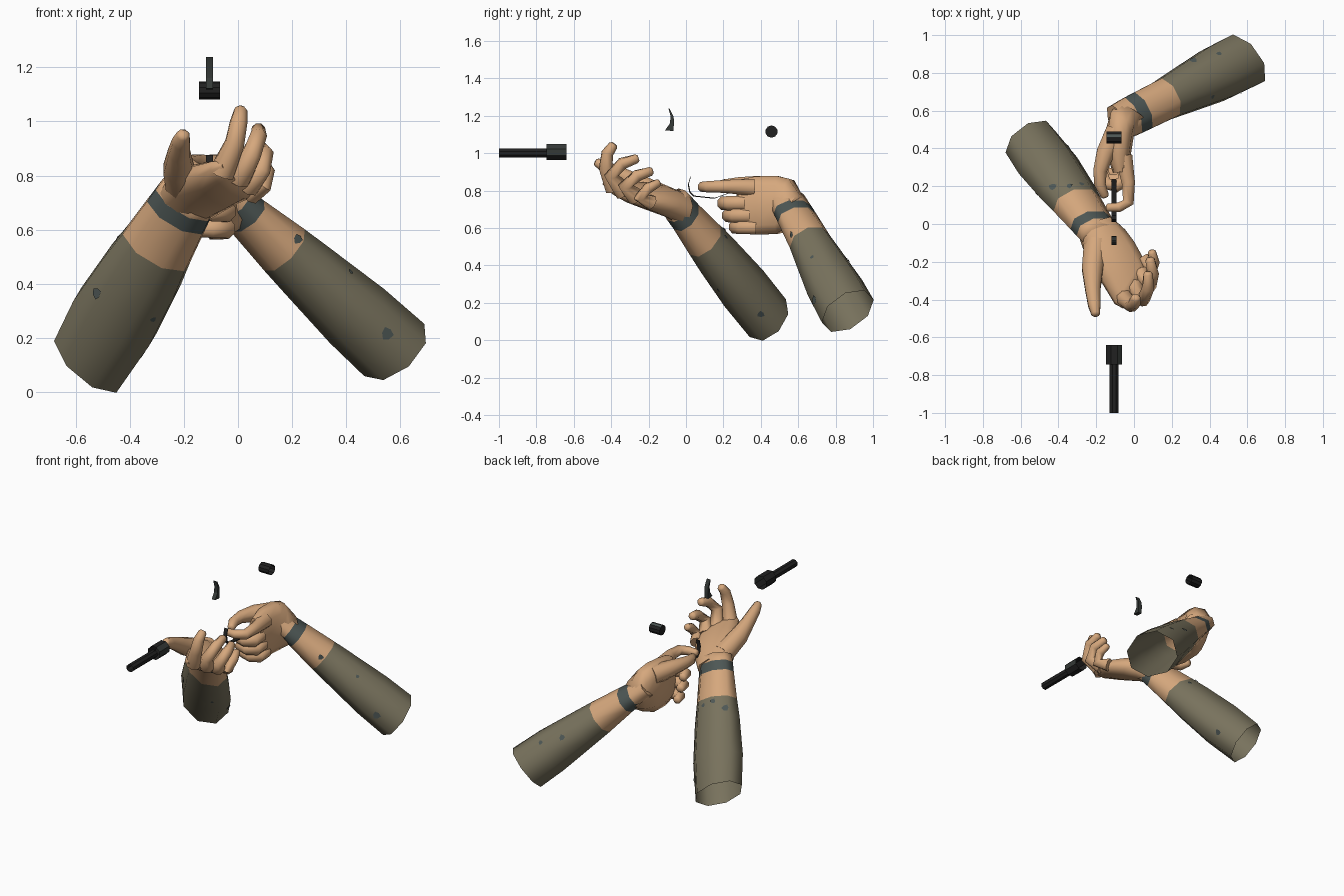
import bpy, bmesh, math
from mathutils import Vector as V
from mathutils.bvhtree import BVHTree

if "Cube" in bpy.data.objects:
    bpy.data.objects.remove(bpy.data.objects["Cube"])


def mat(name, r, g, b):
    m = bpy.data.materials.new(name)
    m.diffuse_color = (r, g, b, 1)
    m.use_nodes = True
    m.node_tree.nodes["Principled BSDF"].inputs["Base Color"].default_value = m.diffuse_color
    return m


SKIN = mat("skin", 0.67, 0.39, 0.205)
SLEEVE = mat("olive_sleeve", 0.19, 0.17, 0.11)
BAND = mat("slate_band", 0.075, 0.095, 0.09)
BLACK = mat("black_metal", 0.015, 0.015, 0.015)
GREY = mat("dark_grey_metal", 0.035, 0.041, 0.038)


def finish(bm, name, mats, angle=50):
    me = bpy.data.meshes.new(name)
    bmesh.ops.recalc_face_normals(bm, faces=bm.faces)
    bm.to_mesh(me)
    bm.free()
    for m in mats:
        me.materials.append(m)
    ob = bpy.data.objects.new(name, me)
    bpy.context.collection.objects.link(ob)
    bpy.ops.object.select_all(action='DESELECT')
    ob.select_set(True)
    bpy.context.view_layer.objects.active = ob
    bpy.ops.object.shade_smooth_by_angle(angle=math.radians(angle))
    return ob


def power(x, p):
    return math.copysign(abs(x) ** p, x)


def loft(name, rings, mats, seg=None, n=8, caps=(True, True), angle=50, square=1.0):
    """Skin rings given as (centre, half axis u, half axis v)."""
    bm = bmesh.new()
    loops = []
    for c, u, v in rings:
        loops.append([bm.verts.new(c + u * power(math.cos(a), square) + v * power(math.sin(a), square))
                      for a in (2 * math.pi * (k + 0.5) / n for k in range(n))])
    for i in range(len(loops) - 1):
        for k in range(n):
            j = (k + 1) % n
            f = bm.faces.new((loops[i][k], loops[i][j], loops[i + 1][j], loops[i + 1][k]))
            f.material_index = seg[i] if seg else 0
    if caps[0]:
        bm.faces.new(loops[0])
    if caps[1]:
        bm.faces.new(loops[-1])
    return finish(bm, name, mats, angle)


def finger(name, pts, radii, hinge):
    """Jointed finger with a rounded tip, bending about the hinge axis."""
    pts = [V(p) for p in pts]
    hinge = V(hinge)
    rings = []
    for i, p in enumerate(pts):
        t = (pts[min(i + 1, len(pts) - 1)] - pts[max(i - 1, 0)]).normalized()
        u = t.cross(hinge).normalized()
        v = u.cross(t)
        r = radii[i]
        rings.append((p, u * r, v * r))
    rings.append((p + t * r * 0.45, u * r * 0.65, v * r * 0.65))
    loft(name, rings, [SKIN], angle=75)


def palm(name, sections, square):
    """Sections: centre, direction across the hand, half width, half thickness."""
    cs = [V(s[0]) for s in sections]
    rings = []
    for i, (c, across, w, th) in enumerate(sections):
        t = cs[min(i + 1, len(cs) - 1)] - cs[max(i - 1, 0)]
        a = V(across).normalized()
        nrm = a.cross(t).normalized()
        rings.append((cs[i], a * w, nrm * th))
    loft(name, rings, [SKIN], n=10, angle=75, square=square)


def forearm(side, wrist, elbow, ref, profile, spots):
    """Forearm with wrist band and rolled sleeve, open at the elbow."""
    w, e = V(wrist), V(elbow)
    d = (e - w).normalized()
    e1 = d.cross(V(ref)).normalized()
    e2 = d.cross(e1)
    rings = [(w.lerp(e, t), e1 * a, e2 * b) for t, a, b in profile]
    c, u, v = rings[-1]
    rings[-1] = (c, u + d * 0.03, v)      # slanted sleeve opening
    ob = loft(side + "_forearm", rings, [SKIN, BAND, SLEEVE],
              seg=[0, 1, 0, 2, 2, 2], caps=(True, False), angle=85)
    # dark fabric patches projected onto the sleeve along an axis
    tree = BVHTree.FromPolygons([v.co for v in ob.data.vertices],
                                [p.vertices[:] for p in ob.data.polygons])
    bm = bmesh.new()
    for axis, p, q, r in spots:
        start, ray = {'front': (V((p, -5, q)), V((0, 1, 0))),
                      'side': (V((5, p, q)), V((-1, 0, 0))),
                      'top': (V((p, q, 5)), V((0, 0, -1)))}[axis]
        c, nrm, _, _ = tree.ray_cast(start, ray)
        if c is None:
            continue
        if nrm.dot(ray) > 0:
            nrm = -nrm
        a = nrm.cross(d).normalized()
        b = nrm.cross(a)
        c = c + nrm * 0.004
        bm.faces.new([bm.verts.new(c + (a * math.cos(k * 1.0472) + b * math.sin(k * 1.0472)) * r
                                   * (1 if k % 2 else 0.8)) for k in range(6)])
    finish(bm, side + "_sleeve_patches", [BAND])


# right arm: palm up, fingers curled
forearm("right", (-0.21, -0.02, 0.685), (-0.55, 0.437, 0.118), (0, 1, 0),
        [(-0.1, 0.115, 0.08), (-0.035, 0.122, 0.085), (0.045, 0.128, 0.088),
         (0.265, 0.144, 0.108), (0.42, 0.16, 0.12), (0.72, 0.176, 0.136), (1, 0.16, 0.136)],
        [('front', -0.52, 0.365, 0.024), ('front', -0.315, 0.27, 0.013),
         ('side', 0.21, 0.55, 0.016), ('side', 0.4, 0.14, 0.022),
         ('top', -0.43, 0.195, 0.024), ('top', -0.34, 0.2, 0.018)])
AC = (0.51, 0.78, -0.35)
palm("right_palm", [
    ((-0.20, -0.02, 0.70), (0.8, 0.3, -0.5), 0.108, 0.08),
    ((-0.15, -0.105, 0.742), (0.75, 0.5, -0.42), 0.135, 0.075),
    ((-0.08, -0.21, 0.765), AC, 0.152, 0.066),
    ((-0.025, -0.305, 0.785), AC, 0.152, 0.05),
    ((0.005, -0.345, 0.80), AC, 0.13, 0.03)], 0.9)
R = (0.05, 0.038, 0.033, 0.026)
finger("right_index", [(-0.06, -0.385, 0.81), (-0.012, -0.43, 0.92),
                       (0.003, -0.42, 1.0), (0.01, -0.39, 1.04)], R, AC)
finger("right_middle", [(0.0, -0.33, 0.79), (0.05, -0.4, 0.88),
                        (0.075, -0.34, 0.945), (0.075, -0.265, 0.97)], R, AC)
finger("right_ring", [(0.035, -0.265, 0.765), (0.086, -0.325, 0.825),
                      (0.1, -0.26, 0.88), (0.085, -0.19, 0.902)], R, AC)
finger("right_little", [(0.05, -0.185, 0.735), (0.094, -0.245, 0.765),
                        (0.107, -0.2, 0.815), (0.095, -0.15, 0.84)],
       (0.042, 0.034, 0.03, 0.023), AC)
finger("right_thumb", [(-0.2, -0.1, 0.755), (-0.22, -0.24, 0.825), (-0.218, -0.35, 0.885),
                       (-0.21, -0.43, 0.925), (-0.203, -0.475, 0.95)],
       (0.07, 0.06, 0.043, 0.035, 0.025), (1, 0, 0))

# left arm: thumb up, index and thumb pinching
forearm("left", (-0.02, 0.568, 0.70), (0.578, 0.865, 0.155), (0, 0, 1),
        [(-0.11, 0.105, 0.066), (0.005, 0.112, 0.07), (0.09, 0.114, 0.08),
         (0.32, 0.117, 0.106), (0.46, 0.13, 0.117), (0.77, 0.157, 0.14), (1, 0.16, 0.145)],
        [('front', 0.22, 0.565, 0.02), ('front', 0.128, 0.395, 0.02), ('front', 0.55, 0.215, 0.027),
         ('top', 0.315, 0.865, 0.022), ('top', 0.415, 0.675, 0.013), ('top', 0.45, 0.9, 0.016)])
palm("left_palm", [
    ((-0.005, 0.595, 0.69), (-0.3, 0.3, 0.8), 0.085, 0.08),
    ((-0.05, 0.55, 0.724), (-0.12, 0.1, 1), 0.142, 0.085),
    ((-0.075, 0.485, 0.723), (0, 0, 1), 0.162, 0.076),
    ((-0.08, 0.37, 0.72), (0, 0, 1), 0.162, 0.064),
    ((-0.07, 0.275, 0.713), (0, 0, 1), 0.148, 0.042)], 0.8)
Z = (0, 0, 1)
finger("left_index", [(-0.055, 0.36, 0.815), (-0.03, 0.22, 0.822), (-0.03, 0.115, 0.82),
                      (-0.08, 0.088, 0.82), (-0.138, 0.087, 0.82)],
       (0.05, 0.038, 0.032, 0.028, 0.023), Z)
for part, z, dy, s in (("middle", 0.732, 0, 1), ("ring", 0.667, 0.025, 1),
                       ("little", 0.604, 0.06, 0.95)):
    finger("left_" + part, [(-0.055, 0.31 + dy, z), (-0.045, 0.23 + dy, z),
                            (-0.095, 0.203 + dy, z), (-0.15, 0.215 + dy, z),
                            (-0.165, 0.27 + dy, z)],
           [r * s for r in (0.044, 0.041, 0.039, 0.035, 0.028)], Z)
finger("left_thumb", [(-0.09, 0.49, 0.81), (-0.15, 0.38, 0.83), (-0.18, 0.28, 0.835),
                      (-0.18, 0.21, 0.83), (-0.155, 0.15, 0.822)],
       (0.065, 0.052, 0.039, 0.033, 0.024), Z)


# loose metal parts
def tube(name, a, b, r, u, v, caps=(False, False), n=8, accent=GREY, marked=()):
    ob = loft(name, [(V(p), V(u) * r, V(v) * r) for p in (a, b)], [BLACK, accent],
              n=n, caps=caps, angle=30)
    for k in marked:
        ob.data.polygons[k].material_index = 1


X, Y = (1, 0, 0), (0, 1, 0)
tube("barrel", (-0.105, -1, 1.0), (-0.105, -0.74, 1.0), 0.026, X, Z)
tube("muzzle_collar", (-0.105, -0.745, 1.005), (-0.105, -0.64, 1.005), 0.046, X, Z, marked=(0, 7))
tube("pin", (-0.145, 0.457, 1.115), (-0.066, 0.457, 1.115), 0.033, Y, Z, (True, False), 10,
     BAND, (1,))


def strip(name, front, back, material):
    """Bar across x between two side profiles given as (y, z)."""
    bm = bmesh.new()
    rows = [[bm.verts.new((x, y, z)) for x, (y, z) in
             ((-0.118, f), (-0.092, f), (-0.092, b), (-0.118, b))] for f, b in zip(front, back)]
    for p, q in zip(rows, rows[1:]):
        for k in range(4):
            j = (k + 1) % 4
            bm.faces.new((p[k], p[j], q[j], q[k]))
    bm.faces.new(rows[0])
    bm.faces.new(rows[-1])
    finish(bm, name, [material], 30)


strip("trigger", [(-0.094, 1.238), (-0.083, 1.2), (-0.085, 1.16), (-0.112, 1.122)],
      [(-0.088, 1.238), (-0.066, 1.195), (-0.064, 1.16), (-0.068, 1.118)], GREY)
guard = [(0.022, 0.872), (0.01, 0.83), (0.018, 0.79), (0.04, 0.768), (0.15, 0.756), (0.23, 0.785)]
strip("trigger_guard", guard, [(y + 0.005, z + 0.005) for y, z in guard], BLACK)
